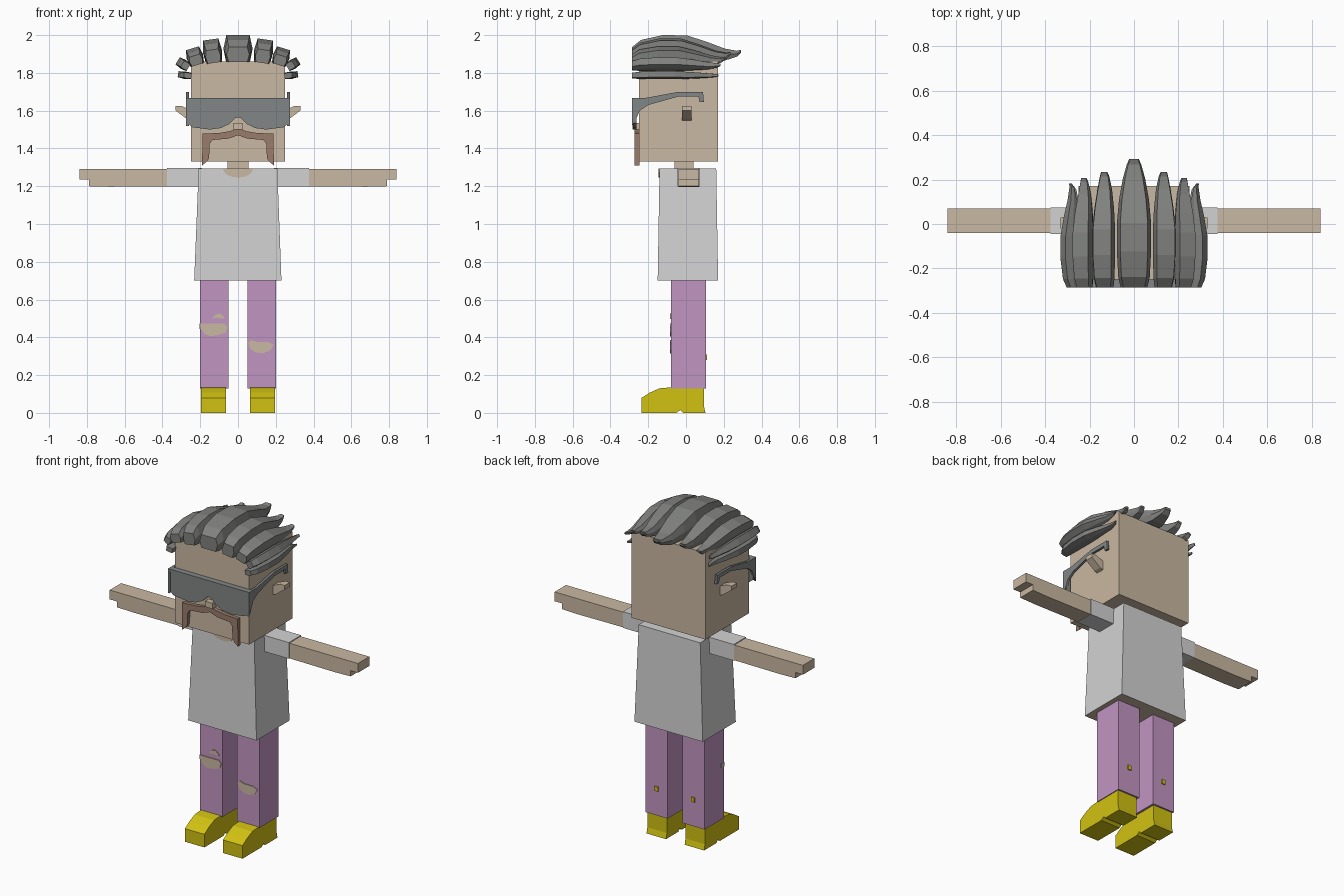
import bpy, bmesh
from math import sin, cos, pi, radians

old = bpy.data.objects.get("Cube")
if old:
    bpy.data.objects.remove(old, do_unlink=True)


def material(name, r, g, b):
    m = bpy.data.materials.new(name)
    m.use_nodes = True
    m.diffuse_color = (r, g, b, 1)
    m.node_tree.nodes["Principled BSDF"].inputs["Base Color"].default_value = (r, g, b, 1)
    return m


SKIN = material("skin", 0.59, 0.48, 0.36)
SHIRT = material("shirt_white", 0.65, 0.65, 0.65)
PINK = material("trouser_pink", 0.54, 0.30, 0.54)
YELLOW = material("shoe_yellow", 0.64, 0.54, 0.006)
HAIR = material("hair_grey", 0.22, 0.225, 0.215)
GLASS = material("glasses_grey", 0.225, 0.24, 0.24)
BROWN = material("moustache_brown", 0.32, 0.2, 0.15)


def loft(name, rings, mat):
    """Skin a closed body over a list of equal-length rings."""
    bm = bmesh.new()
    vs = [[bm.verts.new(p) for p in ring] for ring in rings]
    n = len(vs[0])
    for a, b in zip(vs, vs[1:]):
        for i in range(n):
            j = (i + 1) % n
            bm.faces.new((a[i], a[j], b[j], b[i]))
    bm.faces.new(vs[0])
    bm.faces.new(vs[-1])
    bmesh.ops.recalc_face_normals(bm, faces=bm.faces)
    mesh = bpy.data.meshes.new(name)
    bm.to_mesh(mesh)
    bm.free()
    mesh.materials.append(mat)
    ob = bpy.data.objects.new(name, mesh)
    bpy.context.collection.objects.link(ob)
    return ob


def rect(x0, x1, y0, y1, z):
    return [(x0, y0, z), (x1, y0, z), (x1, y1, z), (x0, y1, z)]


def box(name, x0, x1, y0, y1, z0, z1, mat):
    return loft(name, [rect(x0, x1, y0, y1, z0), rect(x0, x1, y0, y1, z1)], mat)


def plate(name, outline, y0, y1, mat):
    """Front-facing outline of (x, z) points, extruded along y."""
    return loft(name, [[(x, y, z) for x, z in outline] for y in (y0, y1)], mat)


def side_plate(name, outline, x0, x1, mat):
    """Side-facing outline of (y, z) points, extruded along x."""
    return loft(name, [[(x, y, z) for y, z in outline] for x in (x0, x1)], mat)


def mirrored(half):
    """Complete a half outline that starts and ends on the centre line."""
    return half + [(-x, z) for x, z in reversed(half[1:-1])]


# Head, neck and nose
box("head", -0.25, 0.25, -0.25, 0.17, 1.33, 1.86, SKIN)
box("neck", -0.055, 0.055, -0.06, 0.04, 1.27, 1.34, SKIN)
box("nose", -0.025, 0.025, -0.283, -0.24, 1.5, 1.535, SKIN)

# Shirt with skin showing underneath, and the neckline
shirt = loft("shirt", [rect(-0.232, 0.23, -0.15, 0.17, 0.7),
                       rect(-0.208, 0.208, -0.14, 0.16, 1.295)], SHIRT)
shirt.data.materials.append(SKIN)
for f in shirt.data.polygons:
    if f.normal.z < -0.9:
        f.material_index = 1
plate("neckline", [(0.08 * cos(pi + pi * i / 8), 1.294 - 0.048 * sin(pi * i / 8))
                   for i in range(9)], -0.145, -0.138, SKIN)

# Moustache
plate("moustache", mirrored([(0, 1.508), (0.04, 1.492), (0.1, 1.482), (0.188, 1.478),
                             (0.19, 1.31), (0.165, 1.33), (0.153, 1.35), (0.15, 1.425),
                             (0.135, 1.445), (0.05, 1.452), (0, 1.47)]),
      -0.272, -0.245, BROWN)

# Glasses: the two-lobed lens and a top bar
plate("lenses", mirrored([(0, 1.66), (0.27, 1.66), (0.27, 1.535), (0.24, 1.512),
                          (0.15, 1.5), (0.09, 1.508), (0.045, 1.53), (0.015, 1.56),
                          (0, 1.565)]), -0.28, -0.262, GLASS)
box("glasses_bar", -0.272, 0.272, -0.285, -0.25, 1.655, 1.668, GLASS)

ARM = [(-0.285, 1.668), (-0.21, 1.668), (-0.04, 1.7), (0.09, 1.7), (0.095, 1.645),
       (0.072, 1.645), (0.066, 1.675), (-0.04, 1.675), (-0.2, 1.63), (-0.245, 1.6),
       (-0.262, 1.56), (-0.285, 1.52)]
SHOE = [(-0.235, 0), (-0.235, 0.08), (-0.19, 0.108), (-0.14, 0.13), (-0.08, 0.135),
        (0.095, 0.135), (0.095, 0.035), (0.103, 0), (-0.015, 0), (-0.03, 0.015),
        (-0.05, 0)]

for s, side in ((1, "left"), (-1, "right")):
    # Glasses arm, and an ear that rises outward
    side_plate(side + "_glasses_arm", ARM, s * 0.26, s * 0.274, GLASS)
    plate(side + "_ear", [(s * 0.24, 1.545), (s * 0.27, 1.555), (s * 0.33, 1.6),
                          (s * 0.33, 1.625), (s * 0.3, 1.625), (s * 0.24, 1.6)],
          -0.02, 0.03, SKIN)
    # Sleeve, and an arm ending in a stepped hand
    box(side + "_sleeve", s * 0.19, s * 0.375, -0.044, 0.074, 1.198, 1.297, SHIRT)
    plate(side + "_arm", [(s * 0.3, 1.2), (s * 0.68, 1.197), (s * 0.79, 1.2),
                          (s * 0.79, 1.235), (s * 0.84, 1.235), (s * 0.84, 1.292),
                          (s * 0.3, 1.292)], -0.04, 0.07, SKIN)
    # Leg, a stud on the calf, and the shoe
    box(side + "_trouser_leg", s * 0.05, s * 0.2, -0.08, 0.105, 0.13, 0.71, PINK)
    box(side + "_calf_stud", s * 0.112, s * 0.134, 0.1, 0.112, 0.28, 0.308, YELLOW)
    side_plate(side + "_shoe", SHOE, s * 0.063, s * 0.195, YELLOW)

# Torn knees
RIPS = {
    "right_knee_rip": [(-0.202, 0.472), (-0.07, 0.472), (-0.056, 0.455), (-0.065, 0.425),
                       (-0.1, 0.412), (-0.15, 0.405), (-0.18, 0.42), (-0.195, 0.445)],
    "right_small_rip": [(-0.138, 0.5), (-0.12, 0.52), (-0.095, 0.527), (-0.075, 0.51),
                        (-0.07, 0.498), (-0.11, 0.502)],
    "left_knee_rip": [(0.055, 0.37), (0.07, 0.385), (0.1, 0.375), (0.16, 0.375),
                      (0.19, 0.362), (0.17, 0.33), (0.13, 0.315), (0.09, 0.322),
                      (0.065, 0.34)],
}
for name, outline in RIPS.items():
    plate(name, outline, -0.084, -0.077, SKIN)
box("right_side_rip", -0.203, -0.197, -0.08, -0.055, 0.445, 0.472, SKIN)

# Hair clump stations: length, half width, top height, underside height
STATIONS = [(0, 0.78, 0.56, 0), (0.08, 0.92, 0.82, 0), (0.28, 1, 1, 0),
            (0.5, 1, 0.99, 0), (0.68, 0.88, 0.76, 0.06), (0.85, 0.65, 0.5, 0.06),
            (0.96, 0.42, 0.42, 0.2), (1, 0.28, 0.46, 0.36)]


def clump(name, x, z, angle, width, height, back):
    """Six-sided swept-back lock of hair leaning outward by an angle."""
    a = radians(angle)
    rings = []
    for t, w, top, low in STATIONS:
        y = -0.285 + (back + 0.285) * t
        mid = (top + low) / 2
        section = [(-0.82, low), (0.82, low), (1, mid), (0.8, top), (-0.8, top), (-1, mid)]
        rings.append([(x + u * w * width * cos(a) + v * height * sin(a), y,
                       z - u * w * width * sin(a) + v * height * cos(a))
                      for u, v in section])
    loft(name, rings, HAIR)


clump("centre_hair", 0, 1.857, 0, 0.077, 0.143, 0.292)
LOCKS = [("inner", 0.127, 1.853, 8, 0.051, 0.125, 0.235),
         ("outer", 0.215, 1.842, 17, 0.045, 0.092, 0.208),
         ("temple", 0.262, 1.828, 58, 0.027, 0.068, 0.182),
         ("side", 0.246, 1.783, 82, 0.02, 0.072, 0.172)]
for lock, x, z, angle, width, height, back in LOCKS:
    for s, side in ((1, "left"), (-1, "right")):
        clump(f"{side}_{lock}_hair", s * x, z, s * angle, width, height, back)
